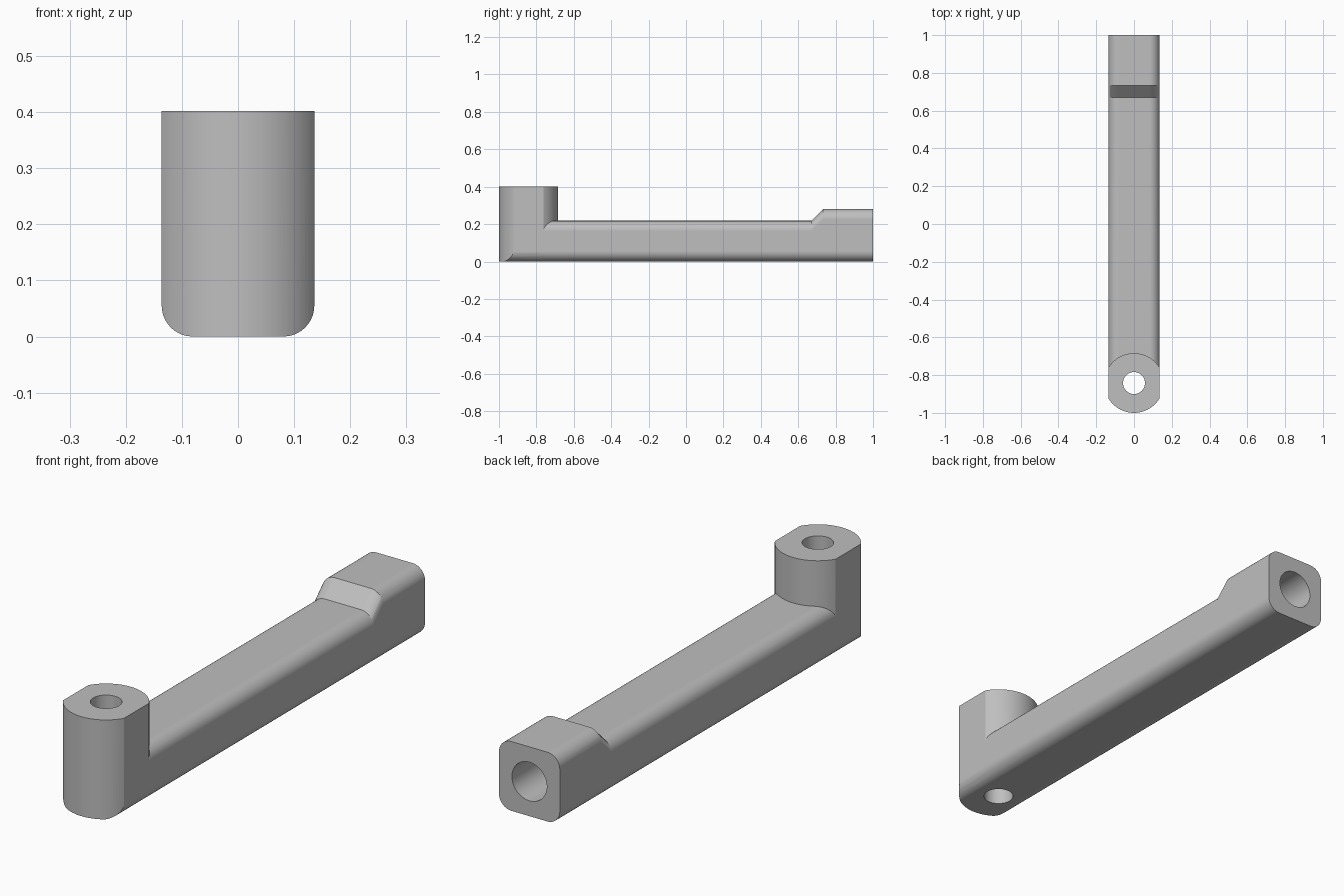
import bpy, bmesh, math
from mathutils import Matrix, Vector

if "Cube" in bpy.data.objects:
    bpy.data.objects.remove(bpy.data.objects["Cube"])

W, R = 0.136, 0.055            # half width, edge rounding
BOSS_Y, BOSS_R, BOSS_H = -0.842, 0.158, 0.402
N = 10                         # segments per rounded corner

grey = bpy.data.materials.new("grey_metal")
grey.diffuse_color = (0.52, 0.52, 0.52, 1)
grey.use_nodes = True
grey.node_tree.nodes["Principled BSDF"].inputs["Base Color"].default_value = grey.diffuse_color


def corner(cx, cz, start):
    return [(cx + R * math.cos(start + math.pi / 2 * i / N),
             cz + R * math.sin(start + math.pi / 2 * i / N)) for i in range(N + 1)]


def section(height, round_top=True):
    pts = corner(-W + R, R, math.pi) + corner(W - R, R, 1.5 * math.pi)
    if round_top:
        return pts + corner(W - R, height - R, 0) + corner(-W + R, height - R, math.pi / 2)
    return pts + [(W, height), (-W, height)]


def make_object(name, bm):
    bmesh.ops.recalc_face_normals(bm, faces=bm.faces)
    mesh = bpy.data.meshes.new(name)
    bm.to_mesh(mesh)
    bm.free()
    mesh.materials.append(grey)
    ob = bpy.data.objects.new(name, mesh)
    bpy.context.collection.objects.link(ob)
    return ob


def loft(name, stations):
    """Join cross-sections placed along y."""
    bm = bmesh.new()
    rings = [[bm.verts.new((x, y, z)) for x, z in pts] for y, pts in stations]
    for a, b in zip(rings, rings[1:]):
        for i in range(len(a)):
            j = (i + 1) % len(a)
            bm.faces.new((a[i], a[j], b[j], b[i]))
    bm.faces.new(rings[0])
    bm.faces.new(rings[-1])
    return make_object(name, bm)


def cylinder(name, radius, depth, centre, axis="Z", sides=64):
    bm = bmesh.new()
    rot = Matrix.Rotation(math.pi / 2, 4, "X") if axis == "Y" else Matrix()
    bmesh.ops.create_cone(bm, cap_ends=True, segments=sides, radius1=radius, radius2=radius,
                          depth=depth, matrix=Matrix.Translation(Vector(centre)) @ rot)
    return make_object(name, bm)


def combine(ob, other, operation):
    mod = ob.modifiers.new(operation.lower(), "BOOLEAN")
    mod.operation, mod.solver, mod.object = operation, "EXACT", other
    bpy.context.view_layer.objects.active = ob
    bpy.ops.object.modifier_apply(modifier=mod.name)
    bpy.data.objects.remove(other)


# Arm with a raised, chamfered end block
arm = loft("crank_arm", [(BOSS_Y, section(0.218)), (0.67, section(0.218)),
                         (0.733, section(0.28)), (1.0, section(0.28))])

# Upright boss: round column trimmed by the arm's sides and rounded underside
boss = loft("boss", [(-1.1, section(BOSS_H, False)), (-0.6, section(BOSS_H, False))])
combine(boss, cylinder("column", BOSS_R, 1.2, (0, BOSS_Y, 0.3), sides=96), "INTERSECT")
combine(arm, boss, "UNION")

# Vertical through hole and blind socket in the end block
combine(arm, cylinder("pin_hole", 0.058, 1.2, (0, BOSS_Y, 0.2)), "DIFFERENCE")
combine(arm, cylinder("socket", 0.078, 0.5, (0, 1.0, 0.14), "Y"), "DIFFERENCE")

# Clean shading with crisp edges
bpy.ops.object.select_all(action="DESELECT")
arm.select_set(True)
bpy.context.view_layer.objects.active = arm
bpy.ops.object.shade_smooth_by_angle(angle=math.radians(25))
weighted = arm.modifiers.new("weighted_normals", "WEIGHTED_NORMAL")
weighted.keep_sharp = True
